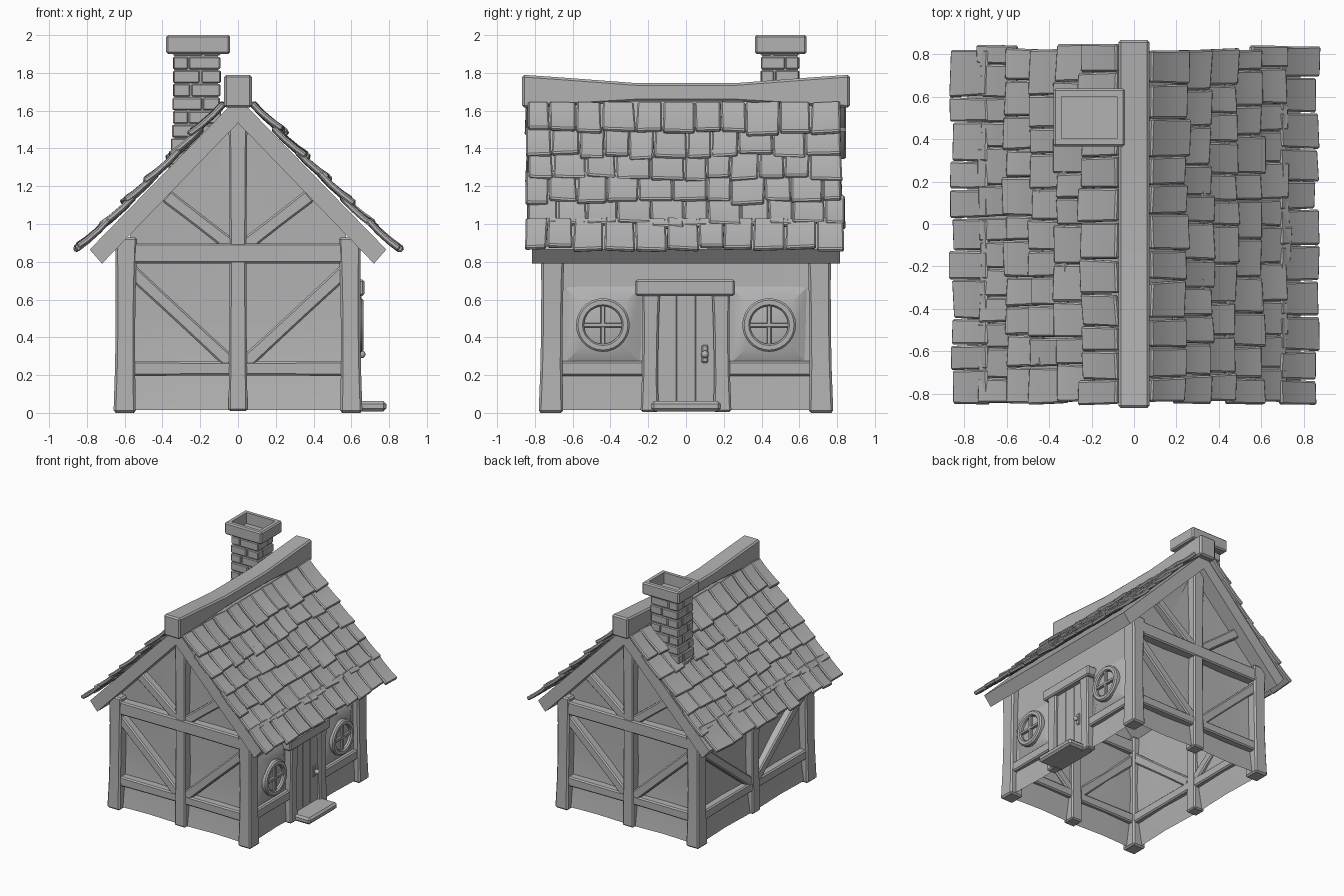
import bpy, bmesh, math, random
from mathutils import Vector, Matrix

if "Cube" in bpy.data.objects:
    bpy.data.objects.remove(bpy.data.objects["Cube"])

random.seed(7)
grey = bpy.data.materials.new("plain grey")
grey.diffuse_color = (0.45, 0.45, 0.45, 1)
grey.use_nodes = True
grey.node_tree.nodes["Principled BSDF"].inputs["Base Color"].default_value = grey.diffuse_color


def finish(bm, name, normals=True):
    if normals:
        bmesh.ops.recalc_face_normals(bm, faces=bm.faces)
    me = bpy.data.meshes.new(name)
    bm.to_mesh(me)
    bm.free()
    me.materials.append(grey)
    ob = bpy.data.objects.new(name, me)
    bpy.context.collection.objects.link(ob)
    return ob


def block(bm, mat, size, bevel=0.008, cuts=(), shape=None):
    """Add a bevelled box to bm; cuts are fractions along local z."""
    t = bmesh.new()
    bmesh.ops.create_cube(t, size=1)
    for v in t.verts:
        v.co = Vector(a * b for a, b in zip(v.co, size))
    for c in cuts:
        bmesh.ops.bisect_plane(t, geom=t.verts[:] + t.edges[:] + t.faces[:],
                               plane_co=(0, 0, c * size[2]), plane_no=(0, 0, 1))
    if shape:
        for v in t.verts:
            v.co = shape(v.co.copy())
    t.normal_update()
    sharp = [e for e in t.edges if e.calc_face_angle(0) > 0.7]
    bmesh.ops.bevel(t, geom=sharp, offset=bevel, segments=1, affect='EDGES')
    t.transform(mat)
    me = bpy.data.meshes.new("tmp")
    t.to_mesh(me)
    t.free()
    bm.from_mesh(me)
    bpy.data.meshes.remove(me)


def frame(centre, along, normal):
    z = Vector(along).normalized()
    y = Vector(normal).normalized()
    x = y.cross(z).normalized()
    m = Matrix((x, y, z)).transposed().to_4x4()
    m.translation = centre
    return m


def beam(bm, p0, p1, w, d, normal, waist=0.0, bevel=0.01):
    """Timber from p0 to p1, thinner in the middle by the waist fraction."""
    p0, p1 = Vector(p0), Vector(p1)
    length = (p1 - p0).length

    def shape(c):
        k = 1 - waist * (1 - (2 * c.z / length) ** 2)
        return Vector((c.x * k, c.y * k, c.z))
    block(bm, frame((p0 + p1) / 2, p1 - p0, normal), (w, d, length), bevel,
          (-0.25, 0, 0.25) if waist else (), shape)


def box(bm, lo, hi, bevel=0.008):
    lo, hi = Vector(lo), Vector(hi)
    block(bm, Matrix.Translation((lo + hi) / 2), hi - lo, bevel)


# Corner posts
bm = bmesh.new()
for sx in (-1, 1):
    for sy in (-1, 1):
        beam(bm, (sx * 0.6, sy * 0.715, 0), (sx * 0.592, sy * 0.705, 0.93),
             0.118, 0.13, (0, sy, 0), 0.13, 0.012)
finish(bm, "corner_posts")

# Gable timbers, front and back
for s, label in ((-1, "front"), (1, "back")):
    bm = bmesh.new()
    y, n = s * 0.712, (0, s, 0)
    beam(bm, (0, y, 0.01), (0, y, 1.58), 0.1, 0.105, n, 0.1)
    beam(bm, (-0.57, y, 0.235), (0.57, y, 0.235), 0.08, 0.09, n, 0.08)
    beam(bm, (-0.57, y - s * 0.002, 0.845), (0.57, y - s * 0.002, 0.845), 0.11, 0.11, n, 0.04)
    for k in (-1, 1):
        beam(bm, (k * 0.57, y, 0.755), (k * 0.04, y, 0.265), 0.075, 0.08, n, 0.06)
        beam(bm, (k * 0.38, y, 1.15), (k * 0.03, y, 0.88), 0.075, 0.08, n, 0.06)
    finish(bm, label + "_gable_timbers")

# Left wall timbers
bm = bmesh.new()
n = (-1, 0, 0)
beam(bm, (-0.6, 0, 0.01), (-0.6, 0, 0.92), 0.1, 0.1, n, 0.1)
beam(bm, (-0.597, -0.68, 0.235), (-0.597, 0.68, 0.235), 0.08, 0.09, n, 0.06)
for k in (-1, 1):
    beam(bm, (-0.595, k * 0.68, 0.77), (-0.595, k * 0.04, 0.27), 0.075, 0.08, n, 0.06)
finish(bm, "left_wall_timbers")

# Right wall rails
bm = bmesh.new()
for k in (-1, 1):
    beam(bm, (0.6, k * 0.68, 0.235), (0.6, k * 0.2, 0.235), 0.08, 0.07, (1, 0, 0))
finish(bm, "right_wall_rails")


# Plaster sheets: rows of (height, half width, outward offset)
def plaster(name, rows, place):
    bm = bmesh.new()
    prev = None
    for z, h, off in rows:
        cur = [bm.verts.new(place(h * f, z, off - 0.012 * (abs(f) == 0.5)))
               for f in (-1, -0.5, 0, 0.5, 1)]
        if prev:
            for i in range(4):
                bm.faces.new((prev[i], prev[i + 1], cur[i + 1], cur[i]))
        prev = cur
    ob = finish(bm, name, False)
    me = ob.data
    centre = Vector((0, 0, 0.5))
    if me.polygons[0].normal.dot(me.polygons[0].center - centre) < 0:
        me.flip_normals()


gable_rows = ((0.015, 0.6, 0.735), (0.24, 0.59, 0.7), (0.5, 0.59, 0.69),
              (0.95, 0.57, 0.7), (1.56, 0.01, 0.7))
plaster("front_plaster", gable_rows, lambda u, z, o: (u, -o, z))
plaster("back_plaster", gable_rows, lambda u, z, o: (u, o, z))
plaster("left_plaster", ((0.015, 0.71, 0.625), (0.24, 0.7, 0.59), (0.5, 0.7, 0.58),
                         (0.93, 0.7, 0.59)), lambda u, z, o: (-o, u, z))
plaster("right_plaster", ((0.015, 0.71, 0.615), (0.24, 0.7, 0.605), (0.5, 0.7, 0.6),
                          (0.93, 0.7, 0.595)), lambda u, z, o: (o, u, z))

# Roof slab: chevron profile run from gable to gable
bm = bmesh.new()
prof = ((0, 1.67), (0.785, 0.865), (0.72, 0.79), (0, 1.535), (-0.72, 0.79), (-0.785, 0.865))
f = bm.faces.new([bm.verts.new((x, -0.815, z)) for x, z in prof])
ext = bmesh.ops.extrude_face_region(bm, geom=[f])["geom"]
bmesh.ops.translate(bm, verts=[v for v in ext if isinstance(v, bmesh.types.BMVert)],
                    vec=(0, 1.63, 0))
finish(bm, "roof_slab")

# Roof tiles: six overlapping rows per side
row_ends = ((0.86, 0.87), (0.725, 0.99), (0.605, 1.115), (0.485, 1.235),
            (0.365, 1.355), (0.25, 1.485))
for s, label in ((-1, "left"), (1, "right")):
    bm = bmesh.new()
    for i, (ex, ez) in enumerate(row_ends):
        y = -0.845 + random.uniform(-0.01, 0.01)
        end = 0.84 + random.uniform(-0.02, 0.015)
        while y < end - 0.02:
            w = random.uniform(0.115, 0.185)
            if end - y - w < 0.09:
                w = end - y
            j = random.uniform(-0.014, 0.012)
            low = Vector((s * (ex + j), y + w / 2, ez - j * 0.9 + random.uniform(-0.006, 0.008)))
            top = Vector((s * (ex - 0.175), y + w / 2, ez + 0.155))
            roll = random.uniform(-0.07, 0.07)
            nrm = Vector((s * 0.155, roll * 0.23, 0.175))
            length = (top - low).length
            taper = random.uniform(-0.06, 0.08)
            skew = random.uniform(-0.06, 0.06)

            def shape(c):
                q = c.z / length
                return Vector((c.x * (1 - taper * (q + 0.5)) + skew * 0.1 * q,
                               c.y + 0.008 * (4 * q * q - 1), c.z + skew * c.x))
            block(bm, frame((low + top) / 2, top - low, nrm),
                  (w - 0.004, 0.03, length), 0.008, (-0.2, 0.15), shape)
            y += w
    finish(bm, label + "_roof_tiles")

# Ridge beam with raised ends
bm = bmesh.new()


def sag(c):
    t = min(1, max(0, (abs(c.z) - 0.25) / 0.6))
    return Vector((c.x, (1.745 + 0.045 * t) if c.y > 0 else (1.65 - 0.035 * t), c.z))


block(bm, frame((0, 0, 0), (0, 1, 0), (0, 0, 1)), (0.148, 0.17, 1.735), 0.012,
      (-0.38, -0.27, -0.15, 0.15, 0.27, 0.38), sag)
finish(bm, "ridge_beam")

# Chimney: brick courses around a core
bm = bmesh.new()
box(bm, (-0.335, 0.405, 1.2), (-0.105, 0.59, 1.9), 0.002)
z, odd = 1.24, 0
while z < 1.89:
    h = min(0.072, 1.905 - z)
    grow = max(0, (1.5 - z) * 0.08)
    x0, x1, y0, y1 = -0.348 - grow, -0.09, 0.393, 0.603
    xm = x0 + (x1 - x0) * ((0.34, 0.64)[odd] + random.uniform(-0.06, 0.06))
    ym = y0 + (y1 - y0) * ((0.66, 0.36)[odd] + random.uniform(-0.06, 0.06))
    for xa, xb in ((x0, xm), (xm, x1)):
        for ya, yb in ((y0, ym), (ym, y1)):
            r = [random.uniform(0, 0.007) for _ in range(4)]
            box(bm, (xa + r[0], ya + r[1], z + 0.003), (xb - r[2], yb - r[3], z + h - 0.003), 0.006)
    z += 0.072
    odd = 1 - odd
finish(bm, "chimney_bricks")

# Chimney cap with a sunken flue
bm = bmesh.new()
box(bm, (-0.38, 0.365, 1.9), (-0.042, 0.638, 2.0), 0.01)
bm.normal_update()
top = max(bm.faces, key=lambda f: f.calc_center_median().z)
bmesh.ops.inset_individual(bm, faces=[top], thickness=0.04)
hole = bmesh.ops.extrude_discrete_faces(bm, faces=[top])["faces"][0]
bmesh.ops.translate(bm, verts=hole.verts[:], vec=(0, 0, -0.09))
finish(bm, "chimney_cap")

# Door, frame, handle and step
bm = bmesh.new()
for k in range(3):
    box(bm, (0.59, -0.15 + k * 0.1, 0.04), (0.628, -0.05 + k * 0.1, 0.63), 0.003)
finish(bm, "door")
bm = bmesh.new()
for k in (-1, 1):
    beam(bm, (0.615, k * 0.193, 0.005), (0.615, k * 0.185, 0.64), 0.095, 0.08, (1, 0, 0), 0.12)
box(bm, (0.57, -0.27, 0.62), (0.67, 0.26, 0.705), 0.01)
finish(bm, "door_frame")
bm = bmesh.new()
box(bm, (0.622, 0.083, 0.265), (0.636, 0.117, 0.36), 0.006)
bmesh.ops.create_uvsphere(bm, u_segments=12, v_segments=8, radius=0.02,
                          matrix=Matrix.Translation((0.655, 0.1, 0.31)))
finish(bm, "door_handle")
bm = bmesh.new()
box(bm, (0.56, -0.185, 0.008), (0.785, 0.185, 0.062), 0.015)
finish(bm, "door_step")

# Round windows set in raised plaster surrounds
face_x = Matrix.Rotation(math.pi / 2, 4, 'Y')
for yc, label in ((-0.44, "front"), (0.44, "back")):
    c = Vector((0.62, yc, 0.465))
    bm = bmesh.new()
    bmesh.ops.create_cone(bm, cap_ends=True, segments=4, radius1=0.29, radius2=0.17, depth=0.045,
                          matrix=Matrix.Translation(c - Vector((0.005, 0, 0)))
                          @ face_x @ Matrix.Rotation(math.pi / 4, 4, 'Z'))
    finish(bm, label + "_window_surround")
    bm = bmesh.new()
    ring = [(0.6, 0.1), (0.655, 0.1), (0.665, 0.108), (0.665, 0.132), (0.655, 0.142), (0.6, 0.142)]
    vs = [bm.verts.new((x, yc, c.z + r)) for x, r in ring]
    es = [bm.edges.new((vs[i], vs[(i + 1) % 6])) for i in range(6)]
    bmesh.ops.spin(bm, geom=vs + es, cent=c, axis=(1, 0, 0), angle=2 * math.pi, steps=28)
    bmesh.ops.remove_doubles(bm, verts=bm.verts, dist=0.0005)
    finish(bm, label + "_window_ring")
    bm = bmesh.new()
    box(bm, (0.63, yc - 0.105, c.z - 0.012), (0.657, yc + 0.105, c.z + 0.012), 0.004)
    box(bm, (0.63, yc - 0.012, c.z - 0.105), (0.656, yc + 0.012, c.z + 0.105), 0.004)
    finish(bm, label + "_window_bars")

# Smooth shading that keeps the edges crisp
for ob in bpy.context.scene.objects:
    ob.select_set(True)
    bpy.context.view_layer.objects.active = ob
bpy.ops.object.shade_smooth_by_angle(angle=math.radians(30))
